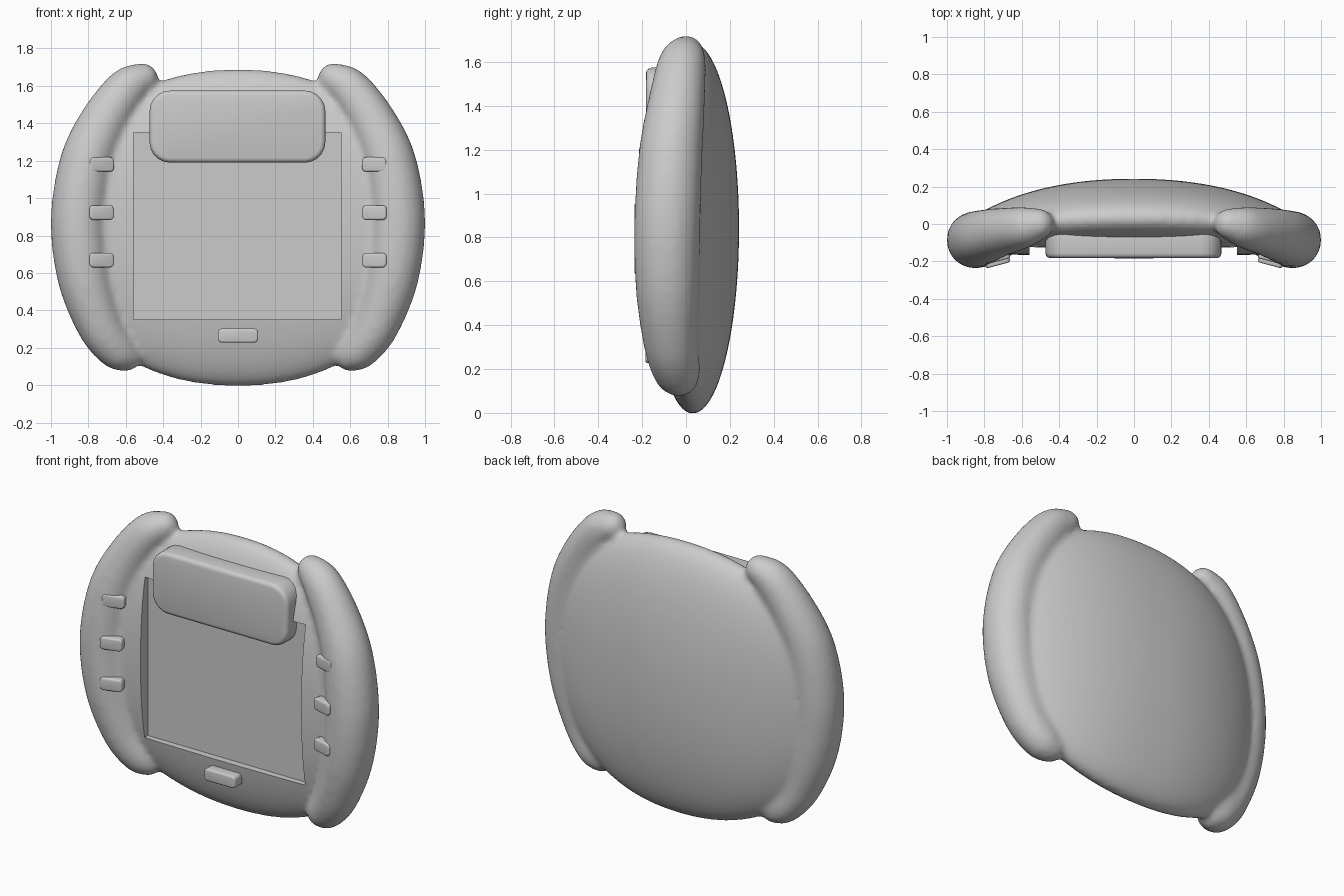
import bpy, bmesh, math
from mathutils import Vector, Matrix

if "Cube" in bpy.data.objects:
    bpy.data.objects.remove(bpy.data.objects["Cube"])


def to_object(bm, name):
    mesh = bpy.data.meshes.new(name)
    bm.to_mesh(mesh)
    bm.free()
    ob = bpy.data.objects.new(name, mesh)
    bpy.context.collection.objects.link(ob)
    return ob


def finish(ob, angle):
    # bake the modifiers, then smooth while keeping edges sharp
    bpy.ops.object.select_all(action='DESELECT')
    ob.select_set(True)
    bpy.context.view_layer.objects.active = ob
    bpy.ops.object.convert(target='MESH')
    bpy.ops.object.shade_smooth_by_angle(angle=math.radians(angle))


def rounded_block(name, loc, size, corner, edge, turn=0):
    bm = bmesh.new()
    bmesh.ops.create_cube(bm, size=1)
    bmesh.ops.scale(bm, vec=size, verts=bm.verts)
    # round the corners seen from the front, then soften the rims
    upright = [e for e in bm.edges if abs(e.verts[0].co.y - e.verts[1].co.y) > 1e-5]
    bmesh.ops.bevel(bm, geom=upright, offset=corner, segments=5, profile=0.5, affect='EDGES')
    rims = [e for e in bm.edges if len(e.link_faces) == 2 and e.calc_face_angle() > 1.2]
    bmesh.ops.bevel(bm, geom=rims, offset=edge, segments=3, profile=0.5, affect='EDGES')
    ob = to_object(bm, name)
    ob.location = loc
    ob.rotation_euler.z = math.radians(turn)
    finish(ob, 40)
    return ob


def spline(points, steps):
    # Catmull-Rom samples of (x, y, z, radius)
    p = [Vector(q) for q in points]
    p = [2 * p[0] - p[1]] + p + [2 * p[-1] - p[-2]]
    for i in range(1, len(p) - 2):
        a, b, c, d = p[i - 1:i + 3]
        for s in range(steps):
            t = s / steps
            yield 0.5 * (2 * b + (c - a) * t + (2 * a - 5 * b + 4 * c - d) * t * t
                         + (3 * b - a - 3 * c + d) * t ** 3)
    yield p[-2]


# Shell: flattened superellipse, bent forward at the sides
A, B, CZ, P = 0.965, 0.847, 0.842, 2.2
bm = bmesh.new()
bmesh.ops.create_uvsphere(bm, u_segments=96, v_segments=48, radius=1)
for v in bm.verts:
    c, s, h = v.co.x, v.co.y, v.co.z
    rho = math.hypot(c, s)
    k = 0 if rho < 1e-6 else rho / (abs(c) ** P + abs(s) ** P) ** (1 / P)
    x = A * c * k
    bend = 0.03 - 0.13 * abs(x) ** 2.4
    v.co = (x, bend - h * (0.20 if h > 0 else 0.212), CZ + B * s * k)

# Side grips: swept rounds merged into the shell
grip = [(.51, 0, 1.64, .083), (.60, -.02, 1.58, .112), (.72, -.045, 1.40, .132),
        (.81, -.07, 1.18, .147), (.85, -.085, .88, .153), (.82, -.085, .58, .147),
        (.74, -.07, .33, .127), (.655, -.045, .20, .11), (.60, -.03, .16, .086)]
for x, y, z, r in spline(grip, 9):
    for side in (-1, 1):
        bmesh.ops.create_icosphere(bm, subdivisions=3, radius=r,
                                   matrix=Matrix.Translation((side * x, y, z)))
bmesh.ops.recalc_face_normals(bm, faces=bm.faces)
body = to_object(bm, "body_shell")
rm = body.modifiers.new("merge", 'REMESH')
rm.mode = 'VOXEL'
rm.voxel_size = 0.016
sm = body.modifiers.new("blend", 'SMOOTH')
sm.factor = 0.5
sm.iterations = 12

# Screen recess
bm = bmesh.new()
bmesh.ops.create_cube(bm, size=1)
bmesh.ops.scale(bm, vec=(1.11, 0.31, 1.0), verts=bm.verts)
cutter = to_object(bm, "recess_cutter")
cutter.location = (-0.003, -0.245, 0.85)
cutter.hide_render = True
cut = body.modifiers.new("recess", 'BOOLEAN')
cut.operation = 'DIFFERENCE'
cut.solver = 'EXACT'
cut.object = cutter
bpy.context.view_layer.update()
finish(body, 40)
bpy.data.objects.remove(cutter)

# Upper panel
rounded_block("upper_panel", (-0.003, -0.10, 1.382), (0.94, 0.165, 0.385), 0.11, 0.025)

# Buttons
rounded_block("lower_button", (0, -0.14, 0.265), (0.215, 0.09, 0.075), 0.022, 0.01)
for side, label in ((-1, "left"), (1, "right")):
    for i, (y, z) in enumerate(((-.165, 1.18), (-.187, .922), (-.187, .668))):
        rounded_block(f"{label}_button_{i + 1}", (side * 0.735, y, z),
                      (0.135, 0.07, 0.077), 0.022, 0.01, -15 * side)
